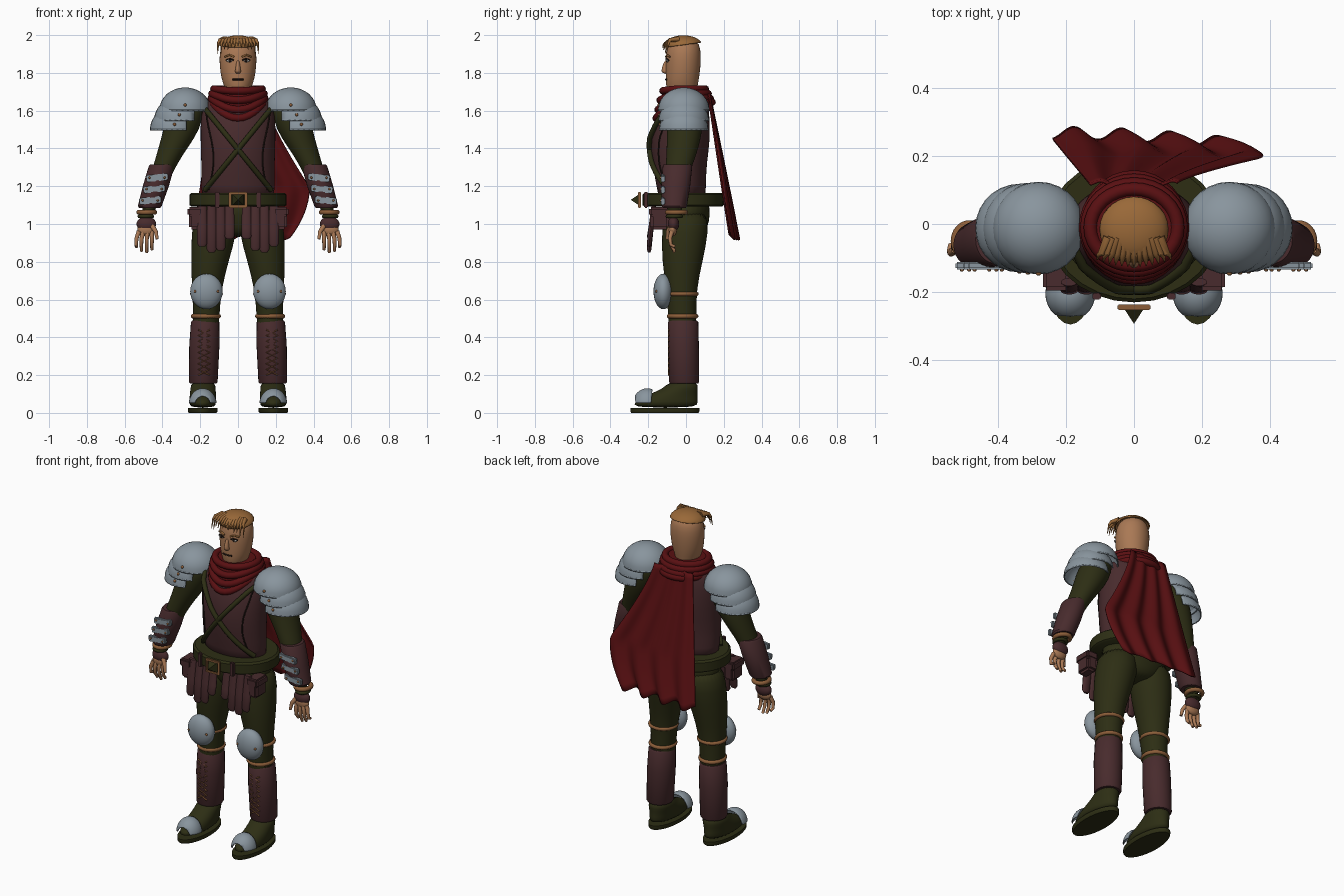
import bpy, bmesh, math
from mathutils import Vector, Matrix

if "Cube" in bpy.data.objects:
    bpy.data.objects.remove(bpy.data.objects["Cube"], do_unlink=True)


def material(name, *rgb):
    m = bpy.data.materials.new(name)
    m.use_nodes = True
    m.diffuse_color = (*rgb, 1)
    m.node_tree.nodes["Principled BSDF"].inputs["Base Color"].default_value = (*rgb, 1)
    return m


skin = material("skin", .40, .19, .09)
hair = material("sandy hair", .32, .14, .04)
steel = material("grey steel", .25, .30, .34)
brown = material("brown leather", .065, .024, .026)
green = material("dark green cloth", .026, .027, .007)
red = material("deep red cloth", .10, .005, .006)
tan = material("tan leather", .26, .11, .04)
dark = material("dark detail", .015, .008, .006)
white = material("eye white", .45, .45, .42)


def finish(name, mesh, mat, mirror=False, soft=False, thick=0):
    """Turn a mesh into a shaded, coloured object, with optional modifiers."""
    mesh.materials.clear()
    mesh.materials.append(mat)
    mesh.shade_smooth()
    if not soft:
        mesh.set_sharp_from_angle(angle=math.radians(40))
    ob = bpy.data.objects.new(name, mesh)
    bpy.context.collection.objects.link(ob)
    if thick:
        ob.modifiers.new("thickness", 'SOLIDIFY').thickness = thick
    if mirror:
        ob.modifiers.new("mirror", 'MIRROR').use_mirror_merge = False
    if soft:
        s = ob.modifiers.new("soft", 'SUBSURF')
        s.levels = s.render_levels = 1
    return ob


def from_bmesh(name, bm, mat, **options):
    bmesh.ops.recalc_face_normals(bm, faces=bm.faces)
    mesh = bpy.data.meshes.new(name)
    bm.to_mesh(mesh)
    bm.free()
    return finish(name, mesh, mat, **options)


def loft(name, rings, mat, sides=28, **options):
    """Stack level ellipses given as x, y, z, x radius, y radius."""
    bm = bmesh.new()
    loops = []
    for x, y, z, rx, ry in rings:
        turn = [math.tau * i / sides for i in range(sides)]
        loops.append([bm.verts.new((x + rx * math.cos(a), y + ry * math.sin(a), z)) for a in turn])
    for low, high in zip(loops, loops[1:]):
        for i in range(sides):
            j = (i + 1) % sides
            bm.faces.new((low[i], low[j], high[j], high[i]))
    bm.faces.new(loops[0])
    bm.faces.new(loops[-1])
    return from_bmesh(name, bm, mat, **options)


def ball(name, centre, radii, mat, cuts=(), **options):
    """Ellipsoid, keeping the side of each cut (point, normal) the normal points to."""
    bm = bmesh.new()
    place = Matrix.Translation(centre) @ Matrix.Diagonal((*radii, 1))
    bmesh.ops.create_uvsphere(bm, u_segments=28, v_segments=16, radius=1, matrix=place)
    for point, normal in cuts:
        bmesh.ops.bisect_plane(bm, geom=bm.verts[:] + bm.edges[:] + bm.faces[:],
                               plane_co=point, plane_no=normal, clear_inner=True)
    return from_bmesh(name, bm, mat, **options)


def box(name, centre, size, mat, tilt=0, **options):
    bm = bmesh.new()
    place = Matrix.Translation(centre) @ Matrix.Rotation(tilt, 4, 'Y') @ Matrix.Diagonal((*size, 1))
    bmesh.ops.create_cube(bm, size=1, matrix=place)
    bmesh.ops.bevel(bm, geom=bm.edges[:], offset=min(size) * .2, segments=2, affect='EDGES')
    return from_bmesh(name, bm, mat, **options)


def tube(name, points, radius, mat, closed=False, taper=0, **options):
    """Round tube along points, narrowing towards the end by taper."""
    curve = bpy.data.curves.new(name, 'CURVE')
    curve.dimensions = '3D'
    curve.bevel_depth, curve.bevel_resolution, curve.use_fill_caps = radius, 3, True
    line = curve.splines.new('POLY')
    line.points.add(len(points) - 1)
    line.use_cyclic_u = closed
    for i, (knot, p) in enumerate(zip(line.points, points)):
        knot.co = (*p, 1)
        knot.radius = 1 - taper * i / (len(points) - 1)
    helper = bpy.data.objects.new(name, curve)
    mesh = bpy.data.meshes.new_from_object(helper)
    bpy.data.objects.remove(helper)
    return finish(name, mesh, mat, **options)


def ring(name, centre, rx, ry, radius, mat, droop=0, **options):
    x, y, z = centre
    turn = [math.tau * i / 32 for i in range(32)]
    path = [(x + rx * math.cos(a), y + ry * math.sin(a), z - droop * max(0, -math.sin(a)) ** 2)
            for a in turn]
    return tube(name, path, radius, mat, closed=True, **options)


# Torso, hips and legs
chest = [(0, -.02, 1.12, .2, .13), (0, -.025, 1.2, .195, .13), (0, -.035, 1.32, .195, .145),
         (0, -.03, 1.45, .2, .16), (0, -.02, 1.58, .2, .145), (0, 0, 1.66, .17, .115),
         (0, 0, 1.7, .11, .1)]
loft("tunic", chest, brown, soft=True)
loft("undershirt_collar", [(0, 0, 1.6, .15, .12), (0, 0, 1.71, .12, .1)], green)
loft("hips", [(0, 0, .93, .07, .09), (0, 0, .98, .18, .115), (0, 0, 1.05, .22, .13),
              (0, -.005, 1.14, .205, .13)], green, soft=True)
loft("leg", [(.115, 0, 1.08, .11, .115), (.125, -.004, .96, .122, .125), (.15, -.02, .8, .1, .108),
             (.165, -.024, .66, .078, .08), (.168, -.02, .5, .068, .073),
             (.182, -.01, .14, .062, .07)], green, mirror=True, soft=True)


def front_of_chest(x, z):
    """Point on the front surface of the tunic."""
    for low, high in zip(chest, chest[1:]):
        if low[2] <= z <= high[2]:
            t = (z - low[2]) / (high[2] - low[2])
            y, rx, ry = (low[k] + t * (high[k] - low[k]) for k in (1, 3, 4))
            return Vector((x, y - ry * math.sqrt(max(0, 1 - (x / rx) ** 2)), z))


# Crossed straps and tunic seams
steps = [i / 14 for i in range(15)]
tube("cross_strap", [front_of_chest(-.175 + .35 * t, 1.61 - .43 * t) + Vector((0, -.008, 0))
                     for t in steps], .014, green, mirror=True)
tube("tunic_seam", [front_of_chest(.15 + .02 * math.cos(5 * t), 1.62 - .44 * t) for t in steps],
     .004, dark, mirror=True)

# Belt, buckle, pouches and hanging strips
loft("belt", [(0, -.015, 1.092, .245, .205), (0, -.015, 1.1, .257, .215),
              (0, -.015, 1.155, .257, .215), (0, -.015, 1.165, .245, .205)], green)
for side in (-1, 1):
    box("buckle_upright", (side * .042, -.245, 1.128), (.014, .016, .082), tan)
    box("buckle_bar", (0, -.245, 1.128 + side * .035), (.09, .016, .014), tan)
    box("belt_loop", (side * .11, -.212, 1.128), (.025, .02, .085), tan if side > 2 else brown)
bm = bmesh.new()
bmesh.ops.create_cone(bm, segments=4, radius1=.046, radius2=0, depth=.05, cap_ends=True,
                      matrix=Matrix.Translation((0, -.268, 1.128)) @ Matrix.Rotation(math.pi / 2, 4, 'X')
                      @ Matrix.Rotation(math.pi / 4, 4, 'Z'))
from_bmesh("buckle_stud", bm, green)
box("pouch", (.225, -.14, 1.03), (.07, .1, .12), brown, mirror=True)
box("pouch_flap", (.228, -.14, 1.065), (.078, .11, .05), brown, mirror=True)
for x, low in ((.045, .92), (.092, .86), (.14, .85), (.19, .88)):
    loft("hanging_strip", [(x, -.195, low, .016, .007), (x, -.195, low + .015, .026, .012),
                           (x, -.185, .98, .027, .014), (x, -.17, 1.095, .024, .012)],
         brown, sides=16, mirror=True)

# Knee guards, leg bands, greaves and laces
ball("knee_guard", (.167, -.12, .643), (.086, .052, .094), steel, mirror=True)
ring("knee_band", (.167, -.018, .63), .076, .074, .011, tan, mirror=True)
ring("calf_band", (.17, -.018, .512), .068, .072, .012, tan, mirror=True)
for side in (-1, 1):
    ball("knee_rivet", (.167 + side * .06, -.156, .643), (.007,) * 3, tan, mirror=True)
    tube("greave_lace", [(.18 + side * (.03 if i % 2 else -.03), -.091, .2 + .03 * i)
                         for i in range(9)], .004, tan, mirror=True)
loft("greave", [(.184, -.01, .155, .07, .074), (.184, -.01, .165, .076, .08),
                (.178, -.014, .36, .08, .082), (.174, -.015, .48, .075, .08),
                (.174, -.015, .49, .069, .073)], brown, mirror=True)

# Boots
loft("boot_sole", [(.187, -.112, 0, .074, .178), (.187, -.112, .008, .079, .183),
                   (.187, -.112, .026, .079, .183)], green, mirror=True)
loft("boot_upper", [(.187, -.11, .026, .07, .174), (.187, -.107, .06, .071, .17),
                    (.186, -.075, .095, .07, .135), (.185, -.03, .125, .067, .093),
                    (.184, -.012, .17, .064, .075)], green, mirror=True, soft=True)
ball("toe_guard", (.187, -.205, .045), (.074, .078, .085), steel, thick=.006, mirror=True,
     cuts=[((0, 0, .052), (0, 0, 1)), ((0, -.19, 0), (0, -1, .1)), ((0, -.262, 0), (0, 1, .1))])

# Arms, bracers and wrist pieces
loft("arm", [(.25, 0, 1.64, .07, .08), (.285, -.005, 1.55, .1, .096), (.315, -.01, 1.46, .09, .092),
             (.365, -.025, 1.36, .068, .078), (.4, -.045, 1.28, .058, .066),
             (.47, -.06, 1.09, .036, .042), (.488, -.065, 1.02, .03, .03)], green,
     mirror=True, soft=True)
loft("bracer", [(.468, -.062, 1.085, .056, .06), (.467, -.062, 1.095, .063, .067),
                (.435, -.055, 1.2, .069, .077), (.405, -.045, 1.305, .068, .078),
                (.403, -.045, 1.315, .062, .072)], brown, mirror=True)
ring("bracer_cuff", (.483, -.05, 1.062), .042, .048, .013, tan, mirror=True)
ring("wrist_band", (.488, -.062, 1.04), .034, .036, .01, green, mirror=True)
for x, z in ((.428, 1.245), (.444, 1.185), (.465, 1.125)):
    box("bracer_plate", (x, -.122, z), (.115, .022, .036), steel, tilt=.1, mirror=True)
    for offset in (-.04, .04):
        ball("plate_rivet", (x + offset, -.134, z), (.006,) * 3, tan, mirror=True)

# Hands
ball("glove", (.485, -.066, 1.0), (.052, .03, .04), brown, mirror=True)
ball("palm", (.487, -.07, .97), (.046, .022, .035), skin, mirror=True)
for i in range(4):
    x, low = .456 + .023 * i, (.865, .85, .857, .88)[i]
    tube("finger", [(x, -.075, .96), (x + .004 * i, -.085, .925), (x + .005 * i, -.08, .89),
                    (x + .004 * i, -.06, low)], .0125, skin, taper=.35, mirror=True)
tube("thumb", [(.455, -.08, .99), (.435, -.095, .96), (.428, -.1, .92)], .014, skin,
     taper=.4, mirror=True)

# Layered shoulder guards
for name, x, z, r, inner in (("upper", .28, 1.605, .136, 0), ("middle", .311, 1.553, .133, .23),
                             ("lower", .336, 1.502, .13, .272)):
    ball(name + "_shoulder_guard", (x, -.012, z), (r, r, .118), steel, thick=.008, mirror=True,
         cuts=[((0, 0, z), (0, 0, 1)), ((inner, 0, 0), (1, 0, 0))])
    ball("guard_rivet", (x, -.012 - r * .97, z + .025), (.008,) * 3, tan, mirror=True)

# Scarf folds
loft("scarf_core", [(0, -.005, 1.6, .155, .135), (0, -.005, 1.68, .145, .125),
                    (0, 0, 1.72, .135, .11)], red)
for rx, ry, z, droop in ((.128, .112, 1.715, .01), (.138, .127, 1.69, .035),
                         (.142, .138, 1.665, .06), (.14, .148, 1.645, .085)):
    ring("scarf_fold", (0, -.01, z), rx, ry, .02, red, droop=droop)

# Cape with deepening folds
bm = bmesh.new()
rows, columns = 24, 64
grid = []
for r in range(rows + 1):
    v = r / rows
    left = -.13 - .11 * v
    right = .13 + .25 * (v / .65) ** 1.3 if v < .65 else .38 - .1 * ((v - .65) / .35) ** 2
    grid.append([])
    for c in range(columns + 1):
        u = c / columns
        wave = math.cos(math.tau * (3.7 * u - .45))
        grid[r].append(bm.verts.new((left + (right - left) * u,
                                     .125 + .145 * v - .03 * v * u * u + (.005 + .013 * v) * wave,
                                     1.69 - .76 * v - .015 * v ** 4 * wave)))
for r in range(rows):
    for c in range(columns):
        bm.faces.new((grid[r][c], grid[r][c + 1], grid[r + 1][c + 1], grid[r + 1][c]))
from_bmesh("cape", bm, red, thick=.008)

# Head and face
loft("head", [(0, -.01, 1.64, .055, .06), (0, -.022, 1.705, .062, .078), (0, -.022, 1.74, .08, .086),
              (0, -.017, 1.8, .094, .091), (0, -.014, 1.87, .1, .094), (0, -.012, 1.93, .095, .09),
              (0, -.01, 1.97, .072, .07), (0, -.01, 1.985, .03, .03)], skin, soft=True)
loft("nose", [(0, -.1, 1.795, .008, .01), (0, -.112, 1.803, .018, .02), (0, -.11, 1.82, .014, .02),
              (0, -.103, 1.87, .008, .012)], skin, sides=14, soft=True)
ball("eye", (.043, -.097, 1.865), (.018, .007, .009), white, mirror=True)
ball("iris", (.042, -.102, 1.865), (.008, .004, .008), dark, mirror=True)
tube("eyelid", [(.022, -.104, 1.867), (.042, -.104, 1.876), (.064, -.092, 1.867)], .004, dark, mirror=True)
tube("eyebrow", [(.02, -.106, 1.885), (.045, -.101, 1.895), (.07, -.085, 1.885)], .005, hair, mirror=True)
tube("mouth", [(x / 100, -.107 + abs(x) * .0015, 1.765) for x in (-3, -1, 1, 3)], .005, dark)

# Swept hair and fringe
ball("hair_cap", (0, -.014, 1.945), (.102, .1, .054), hair, thick=.006,
     cuts=[((0, 0, 1.95), (0, -.15, 1))])
for i in range(13):
    s = i / 6 - 1
    tip = 1.945 - .045 * s * s - .012 * (i % 2)
    tube("fringe_lock", [(.075 * s, -.04, 1.978), (.095 * s, -.085, 1.974),
                         (.105 * s, -.112 + .02 * s * s, 1.958), (.108 * s, -.125 + .02 * s * s, tip)],
         .015, hair, taper=.9)
